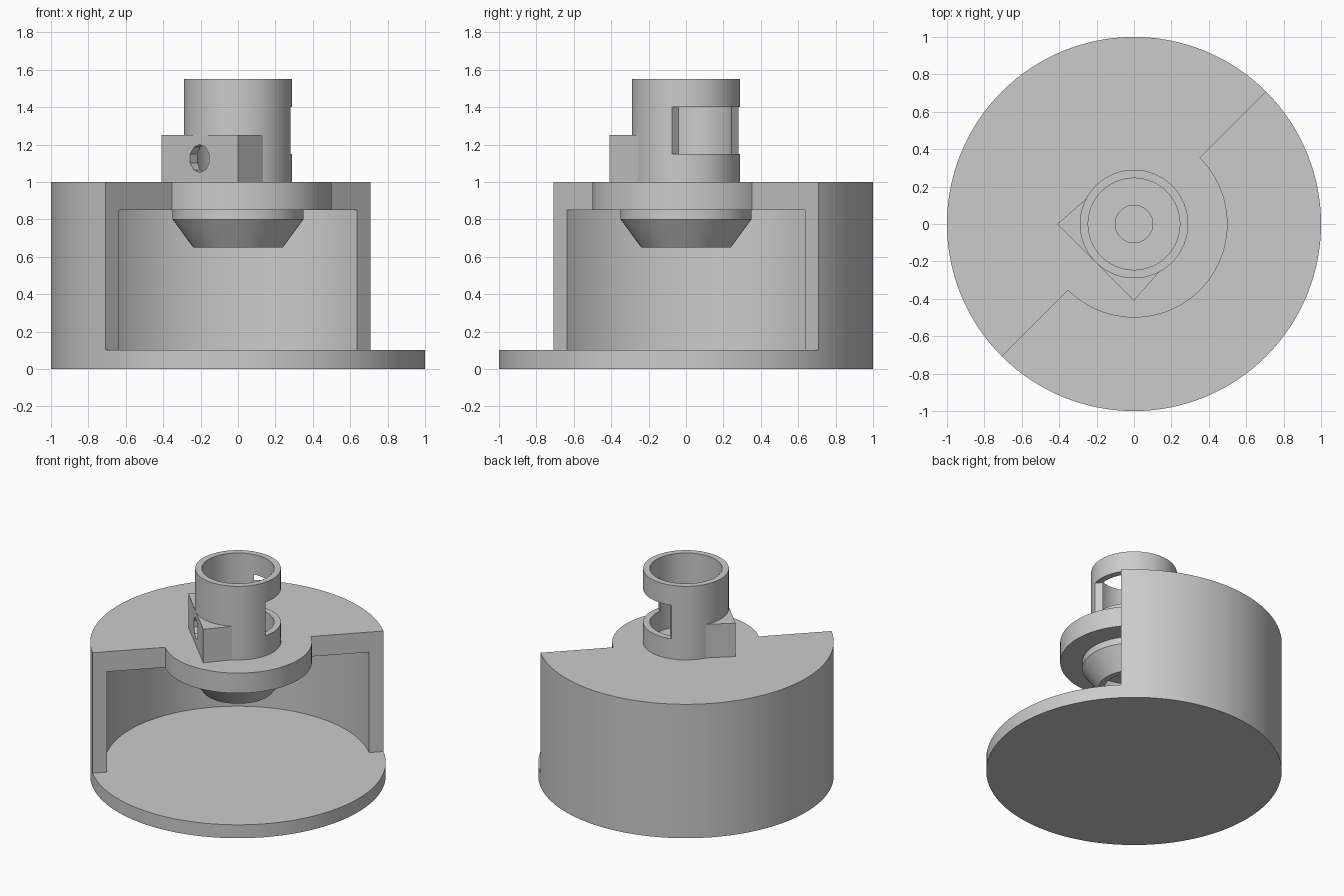
import bpy, bmesh
from math import sin, cos, radians, pi
from mathutils import Matrix

if "Cube" in bpy.data.objects:
    bpy.data.objects.remove(bpy.data.objects["Cube"], do_unlink=True)

grey = bpy.data.materials.new("plain_grey")
grey.use_nodes = True
colour = (0.6, 0.6, 0.6, 1)
grey.diffuse_color = colour
grey.node_tree.nodes["Principled BSDF"].inputs["Base Color"].default_value = colour

# Everything is laid out along the split line, then turned onto the diagonal
TURN = Matrix.Rotation(pi / 4, 4, "Z")


def arc(radius, start, end, steps):
    angles = [radians(start + (end - start) * i / steps) for i in range(steps + 1)]
    return [(radius * cos(a), radius * sin(a)) for a in angles]


def circle(radius, steps=96):
    return arc(radius, 0, 360, steps)[:-1]


def finish(name, bm):
    bmesh.ops.recalc_face_normals(bm, faces=bm.faces)
    bm.transform(TURN)
    mesh = bpy.data.meshes.new(name)
    bm.to_mesh(mesh)
    bm.free()
    mesh.materials.append(grey)
    obj = bpy.data.objects.new(name, mesh)
    bpy.context.collection.objects.link(obj)
    return obj


def prism(name, outline, low, high, matrix=None):
    bm = bmesh.new()
    face = bm.faces.new([bm.verts.new((x, y, low)) for x, y in outline])
    top = bmesh.ops.extrude_face_region(bm, geom=[face], use_keep_orig=True)["geom"]
    verts = [v for v in top if isinstance(v, bmesh.types.BMVert)]
    bmesh.ops.translate(bm, verts=verts, vec=(0, 0, high - low))
    if matrix:
        bm.transform(matrix)
    return finish(name, bm)


def ring(name, profile, steps=96):
    bm = bmesh.new()
    loops = [[bm.verts.new((x * r, y * r, z)) for r, z in profile]
             for x, y in circle(1, steps)]
    n = len(profile)
    for i, a in enumerate(loops):
        b = loops[(i + 1) % steps]
        for j in range(n):
            k = (j + 1) % n
            bm.faces.new((a[j], b[j], b[k], a[k]))
    return finish(name, bm)


def cut(cutter, *targets):
    cutter.hide_render = True
    for obj in targets:
        mod = obj.modifiers.new("cut", "BOOLEAN")
        mod.operation = "DIFFERENCE"
        mod.solver = "EXACT"
        mod.object = cutter
        bpy.context.view_layer.objects.active = obj
        bpy.ops.object.modifier_apply(modifier=mod.name)
    bpy.data.objects.remove(cutter, do_unlink=True)


# Base disc and half-round wall
base = prism("base_disc", circle(1, 128), 0, 0.1)
wall = prism("half_wall", arc(1, 0, 180, 64) + arc(0.9, 180, 0, 64), 0.1, 0.85)

# Top plate: half disc with a round tongue and a central hole
plate = prism("top_plate", arc(1, 0, 180, 64) + arc(0.5, 180, 360, 48), 0.85, 1)
cut(prism("hole_cutter", circle(0.1, 48), 0.7, 1.2), plate)

# Hollow tapered nozzle below the plate
nozzle = ring("tapered_nozzle", [(0.35, 0.85), (0.35, 0.8), (0.24, 0.65),
                                 (0.2, 0.65), (0.3, 0.8), (0.3, 0.85)])

# Upright tube with a side slot
R = 0.29
tube = ring("upright_tube", [(R, 1), (R, 1.55), (0.245, 1.55), (0.245, 1)])
slot = [(R / 2, -0.5), (0.6, -0.5), (0.6, 0.5), (R / 2, 0.5)]
cut(prism("slot_cutter", slot, 1.15, 1.4), tube)

# Square clamp block hugging the tube, with a screw hole through both
block = prism("clamp_block", [(-R, R), (-R, -R)] + arc(0.27, 270, 90, 48), 1, 1.25)
sideways = Matrix.Translation((0, 0, 1.125)) @ Matrix.Rotation(-pi / 2, 4, "Y")
cut(prism("screw_cutter", circle(0.075, 10), 0.1, 0.5, sideways), tube, block)

# Smooth the round surfaces and keep the edges crisp
bpy.ops.object.select_all(action="DESELECT")
for obj in (base, wall, plate, nozzle, tube, block):
    obj.select_set(True)
bpy.context.view_layer.objects.active = base
bpy.ops.object.shade_smooth_by_angle(angle=radians(30))
